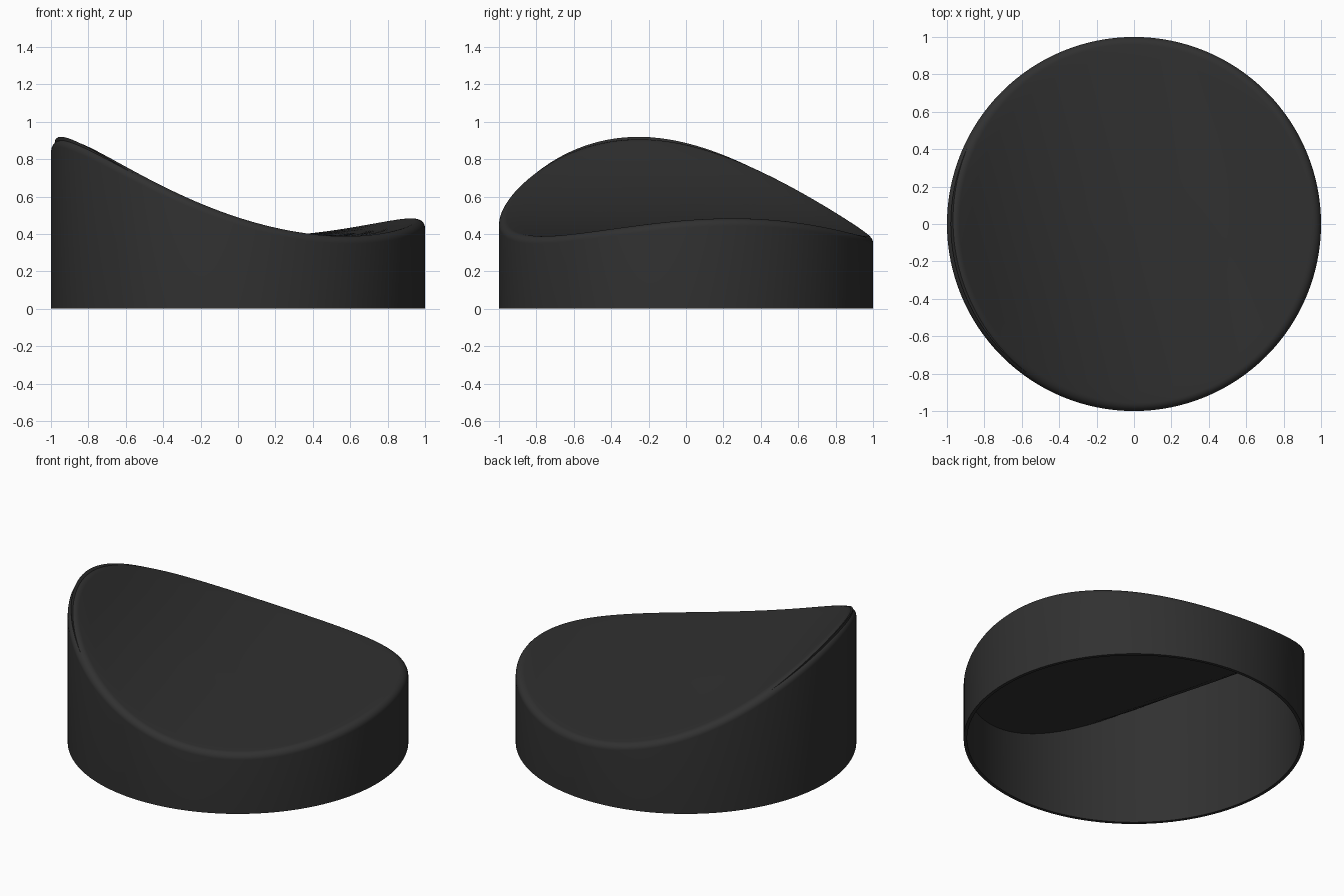
import bpy, bmesh, math

if "Cube" in bpy.data.objects:
    bpy.data.objects.remove(bpy.data.objects["Cube"])

SEG = 128          # sides around the shell
WALL = 0.02        # shell thickness
FILLET = 0.04      # rounding of the upper rim
R, U0, LOW = 1.9, 0.36, 0.388   # concave arc of the top: radius, lowest position, lowest height
PHI = math.atan2(0.26, 0.965)   # direction in which the arc runs


def arc(u):
    return LOW + R - math.sqrt(R * R - (u - U0) ** 2)


def height(r, a):
    return arc(r * math.cos(a - PHI))


def slope(r, a):
    e = 0.001
    return (height(r + e, a) - height(r - e, a)) / (2 * e)


def section(a):
    """Radial (r, z) section at angle a: inner ceiling, inner wall, outer wall, fillet, top."""
    pts = [(r, height(r, a) - WALL * 1.1) for r in (0.1, 0.25, 0.4, 0.55, 0.7, 0.85, 1 - WALL)]
    pts += [(1 - WALL, 0), (1, 0)]
    # rounded rim, tangent to the wall and to the sloping top
    rc = 1 - FILLET
    s = slope(rc, a)
    zc = height(rc, a) - FILLET * math.sqrt(1 + s * s)
    end = math.atan2(1, -s)
    n = 8
    for i in range(n + 1):
        t = end * i / n
        pts.append((rc + FILLET * math.cos(t), zc + FILLET * math.sin(t)))
    # dished top running in to the middle
    r_in = pts[-1][0]
    for k in (0.93, 0.82, 0.7, 0.56, 0.42, 0.28, 0.12):
        pts.append((r_in * k, height(r_in * k, a)))
    return pts


bm = bmesh.new()
rows = []
for i in range(SEG):
    a = 2 * math.pi * i / SEG
    rows.append([bm.verts.new((r * math.cos(a), r * math.sin(a), z)) for r, z in section(a)])
ceiling_mid = bm.verts.new((0, 0, arc(0) - WALL * 1.1))
top_mid = bm.verts.new((0, 0, arc(0)))
for i in range(SEG):
    p, q = rows[i], rows[(i + 1) % SEG]
    for j in range(len(p) - 1):
        bm.faces.new((p[j], q[j], q[j + 1], p[j + 1]))
    bm.faces.new((ceiling_mid, q[0], p[0]))
    bm.faces.new((top_mid, p[-1], q[-1]))
bmesh.ops.recalc_face_normals(bm, faces=bm.faces)

mesh = bpy.data.meshes.new("sloped_cap")
bm.to_mesh(mesh)
bm.free()
cap = bpy.data.objects.new("sloped_cap", mesh)
bpy.context.collection.objects.link(cap)

# dark plastic
mat = bpy.data.materials.new("dark_plastic")
mat.diffuse_color = (0.03, 0.03, 0.03, 1)
mat.use_nodes = True
mat.node_tree.nodes["Principled BSDF"].inputs["Base Color"].default_value = mat.diffuse_color
mesh.materials.append(mat)

bpy.context.view_layer.objects.active = cap
cap.select_set(True)
bpy.ops.object.shade_smooth_by_angle(angle=math.radians(35))
